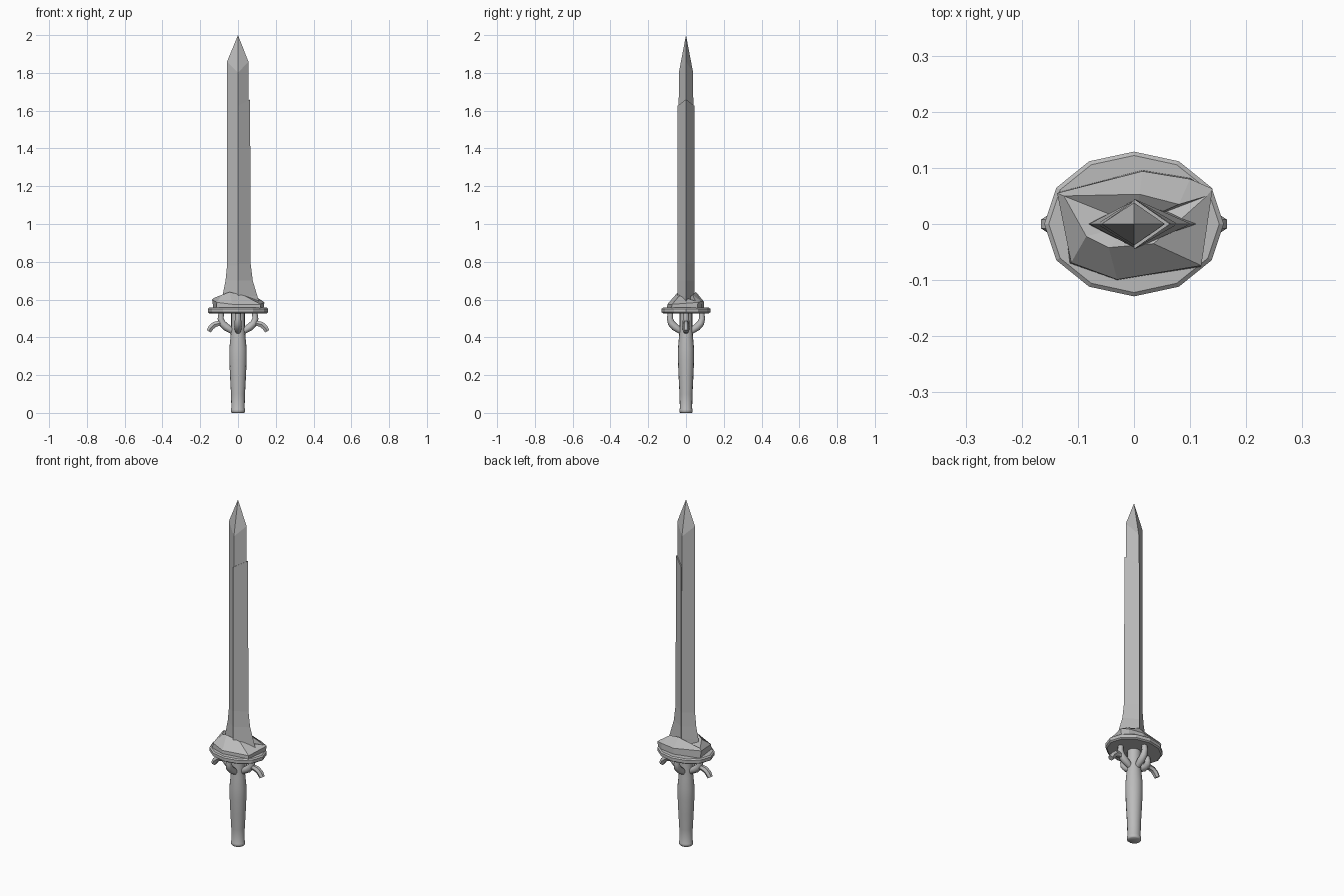
import bpy, bmesh, math
from mathutils import Vector, Matrix

if "Cube" in bpy.data.objects:
    bpy.data.objects.remove(bpy.data.objects["Cube"], do_unlink=True)

steel = bpy.data.materials.new("steel_grey")
steel.use_nodes = True
GREY = (0.5, 0.5, 0.5, 1)
steel.diffuse_color = GREY
steel.node_tree.nodes["Principled BSDF"].inputs["Base Color"].default_value = GREY


def loft(name, rings, smooth=None):
    """Skin closed rings of points; a one-point ring makes a tip."""
    bm = bmesh.new()
    loops = [[bm.verts.new(p) for p in ring] for ring in rings]
    for a, b in zip(loops, loops[1:]):
        n = max(len(a), len(b))
        for i in range(n):
            j = (i + 1) % n
            if len(b) == 1:
                bm.faces.new((a[i], a[j], b[0]))
            else:
                bm.faces.new((a[i], a[j], b[j], b[i]))
    for cap in (loops[0], loops[-1]):
        if len(cap) > 2:
            bm.faces.new(cap)
    bmesh.ops.recalc_face_normals(bm, faces=bm.faces)
    mesh = bpy.data.meshes.new(name)
    bm.to_mesh(mesh)
    bm.free()
    mesh.materials.append(steel)
    obj = bpy.data.objects.new(name, mesh)
    bpy.context.collection.objects.link(obj)
    if smooth:
        bpy.ops.object.select_all(action='DESELECT')
        obj.select_set(True)
        bpy.context.view_layer.objects.active = obj
        bpy.ops.object.shade_smooth_by_angle(angle=math.radians(smooth))
    return obj


def ellipse(rx, ry, z, n):
    return [(rx * math.cos(i * math.tau / n), ry * math.sin(i * math.tau / n), z)
            for i in range(n)]


def tube(name, path, angle, sides=8):
    """Bent tube along (out, z, radius) points, turned about the grip."""
    turn = Matrix.Rotation(angle, 3, 'Z')
    pts = [Vector((r, 0, z)) for r, z, _ in path]
    rings = []
    for i, (p, spec) in enumerate(zip(pts, path)):
        along = pts[min(i + 1, len(pts) - 1)] - pts[max(i - 1, 0)]
        side = Vector((0, 1, 0))
        up = along.normalized().cross(side)
        rings.append([turn @ (p + spec[2] * (side * math.cos(k * math.tau / sides)
                                            + up * math.sin(k * math.tau / sides)))
                      for k in range(sides)])
    return loft(name, rings, 50)


# Blade: a diamond core, plus a thicker chipped shell on the left edge
def diamond(left, right, thick, z, ridge=None):
    ridge = z if ridge is None else ridge
    return [(right, 0, z), (0, thick, ridge), (-left, 0, z), (0, -thick, ridge)]


loft("blade", [diamond(0.085, 0.09, 0.042, 0.58), diamond(0.08, 0.09, 0.042, 0.63),
               diamond(0.066, 0.062, 0.042, 0.70), diamond(0.058, 0.055, 0.041, 0.78),
               diamond(0.058, 0.055, 0.038, 1.86, 1.80), [(0, 0, 2)]])


def half_diamond(width, thick, z, ridge):
    return [(width, 0, z), (0, thick, ridge), (0, -thick, ridge)]


loft("blade_edge_shell", [half_diamond(0.115, 0.045, 0.58, 0.58),
                          half_diamond(0.102, 0.045, 0.62, 0.62),
                          half_diamond(0.078, 0.045, 0.70, 0.70),
                          half_diamond(0.067, 0.045, 0.79, 0.79),
                          half_diamond(0.064, 0.045, 1.66, 1.625)])

# Guard: faceted oval plate
loft("guard_plate", [ellipse(0.152, 0.121, 0.527, 12), ellipse(0.16, 0.129, 0.533, 12),
                     ellipse(0.16, 0.129, 0.551, 12), ellipse(0.152, 0.122, 0.557, 12)])

# Rough stone collar seated on the guard, with a dip where the blade sits
loft("stone_collar", [
    [(0.135, 0.06, 0.55), (0.1, 0.082, 0.55), (0.015, 0.096, 0.55), (-0.13, 0.058, 0.55),
     (-0.115, -0.07, 0.55), (-0.03, -0.1, 0.55), (0.118, -0.077, 0.55)],
    [(0.14, 0.063, 0.585), (0.1, 0.08, 0.59), (0.015, 0.094, 0.59), (-0.137, 0.055, 0.6),
     (-0.112, -0.069, 0.585), (-0.03, -0.099, 0.575), (0.12, -0.074, 0.575)],
    [(0.13, 0.05, 0.592), (0.08, 0.035, 0.625), (0.01, 0.053, 0.64), (-0.125, 0.05, 0.61),
     (-0.085, -0.022, 0.625), (-0.045, -0.042, 0.64), (0.035, -0.035, 0.62)],
    [(0, 0, 0.6)]])

# Grip: swelling handle with a small rounded butt
grip = [(0.032, 0), (0.038, 0.005), (0.038, 0.018), (0.035, 0.024), (0.037, 0.1),
        (0.042, 0.19), (0.046, 0.28), (0.046, 0.34), (0.04, 0.4), (0.036, 0.45),
        (0.036, 0.53)]
loft("grip", [ellipse(r, r * 0.93, z, 16) for r, z in grip], 50)

# Four ribs hooking from the grip up to the guard
rib = [(0.025, 0.425, 0.012), (0.04, 0.44, 0.018), (0.064, 0.455, 0.02),
       (0.084, 0.475, 0.019), (0.092, 0.5, 0.016), (0.088, 0.535, 0.014)]
for i, side in enumerate(("left", "back", "right", "front")):
    scale = 1 if i % 2 == 0 else 0.93
    tube(side + "_rib", [(r * scale, z, w) for r, z, w in rib], i * math.pi / 2)

# Two drooping claws on the sides of the guard
claw = [(0.07, 0.468, 0.015), (0.1, 0.474, 0.016), (0.125, 0.468, 0.017),
        (0.143, 0.452, 0.017), (0.155, 0.432, 0.015)]
for side, angle in (("left", 0), ("right", math.pi)):
    tube(side + "_claw", claw, angle, 6)
